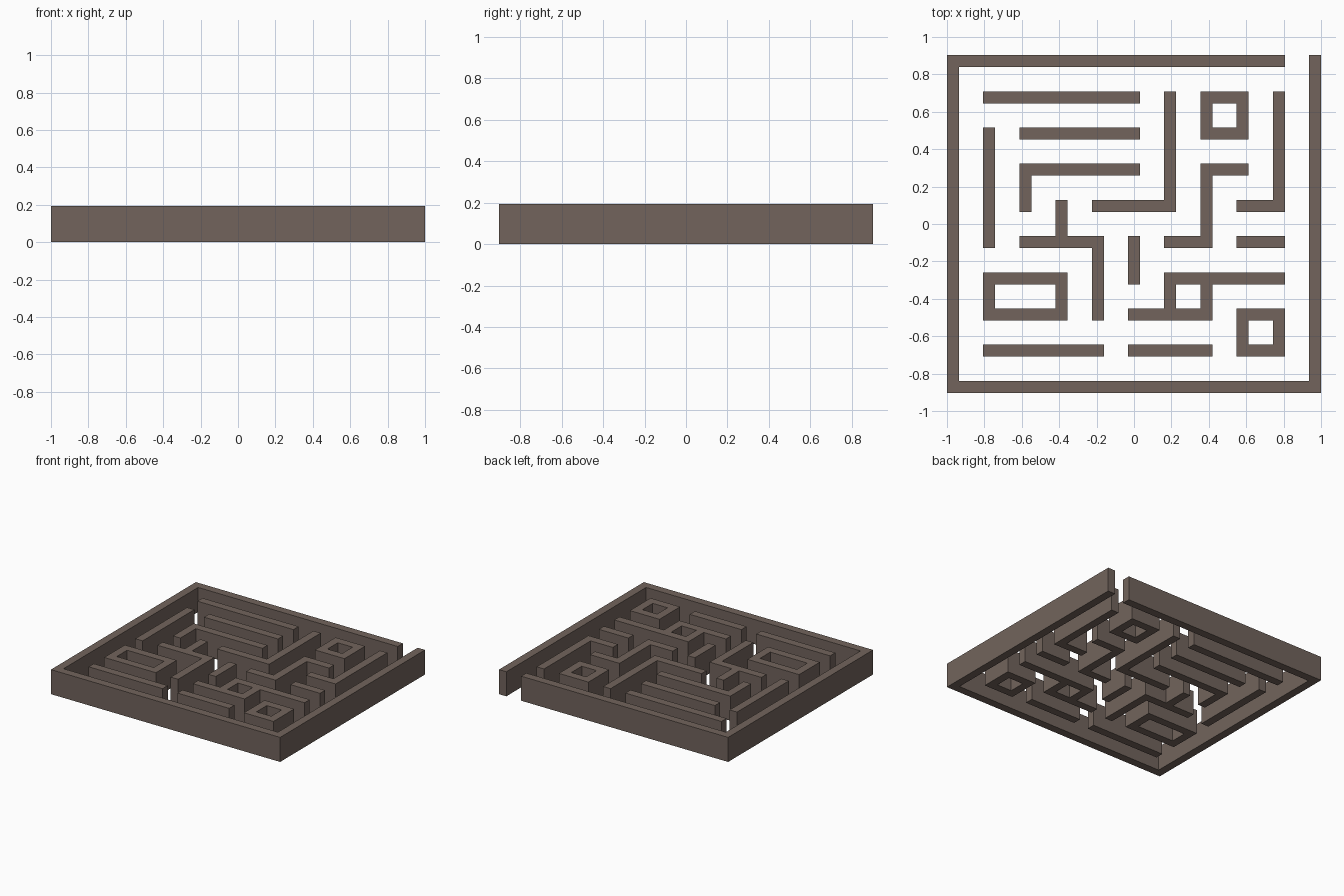
import bpy, bmesh

if "Cube" in bpy.data.objects:
    bpy.data.objects.remove(bpy.data.objects["Cube"])

T = 2 / 31            # wall thickness: the maze is 31 x 28 squares of this size
HEIGHT = 3 * T        # walls are as tall as the node spacing (3 squares)

stone = bpy.data.materials.new("brown_stone")
stone.diffuse_color = (0.168, 0.127, 0.107, 1)
stone.use_nodes = True
stone.node_tree.nodes["Principled BSDF"].inputs["Base Color"].default_value = stone.diffuse_color


def build_walls(name, paths):
    """Rasterise node-to-node wall paths to squares, then extrude the joined plan."""
    squares = set()
    for path in paths:
        for (x0, y0), (x1, y1) in zip(path, path[1:]):
            for i in range(3 * min(x0, x1), 3 * max(x0, x1) + 1):
                for j in range(3 * min(y0, y1), 3 * max(y0, y1) + 1):
                    squares.add((i, j))
    bm = bmesh.new()
    verts = {}

    def corner(i, j):
        if (i, j) not in verts:
            verts[i, j] = bm.verts.new(((i - 15.5) * T, (j - 14) * T, 0))
        return verts[i, j]

    for i, j in sorted(squares):
        bm.faces.new([corner(i, j), corner(i + 1, j),
                      corner(i + 1, j + 1), corner(i, j + 1)])
    top = bmesh.ops.extrude_face_region(bm, geom=bm.faces[:], use_keep_orig=True)
    bmesh.ops.translate(bm, vec=(0, 0, HEIGHT),
                        verts=[g for g in top["geom"] if isinstance(g, bmesh.types.BMVert)])
    bmesh.ops.recalc_face_normals(bm, faces=bm.faces[:])
    # merge the squares into clean flat faces
    bmesh.ops.dissolve_limit(bm, angle_limit=0.01, verts=bm.verts[:], edges=bm.edges[:])
    mesh = bpy.data.meshes.new(name)
    bm.to_mesh(mesh)
    bm.free()
    mesh.materials.append(stone)
    obj = bpy.data.objects.new(name, mesh)
    bpy.context.collection.objects.link(obj)


def ring(x0, y0, x1, y1):
    return [(x0, y0), (x1, y0), (x1, y1), (x0, y1), (x0, y0)]


# boundary wall, open at the back right corner
build_walls("outer_wall", [[(9, 9), (0, 9), (0, 0), (10, 0), (10, 9)]])

# inner walls
build_walls("upper_left_walls", [
    [(1, 8), (5, 8)],
    [(2, 7), (5, 7)],
    [(1, 4), (1, 7)],
    [(2, 5), (2, 6), (5, 6)],
])
build_walls("upper_right_walls", [
    [(6, 8), (6, 5), (4, 5)],
    ring(7, 7, 8, 8),
    [(9, 8), (9, 5), (8, 5)],
    [(8, 6), (7, 6), (7, 4), (6, 4)],
    [(8, 4), (9, 4)],
])
build_walls("lower_left_walls", [
    [(3, 5), (3, 4)],
    [(2, 4), (4, 4), (4, 2)],
    ring(1, 2, 3, 3),
    [(1, 1), (4, 1)],
])
build_walls("lower_right_walls", [
    [(5, 4), (5, 3)],
    [(9, 3), (6, 3), (6, 2)],
    [(7, 3), (7, 2), (5, 2)],
    ring(8, 1, 9, 2),
    [(5, 1), (7, 1)],
])
